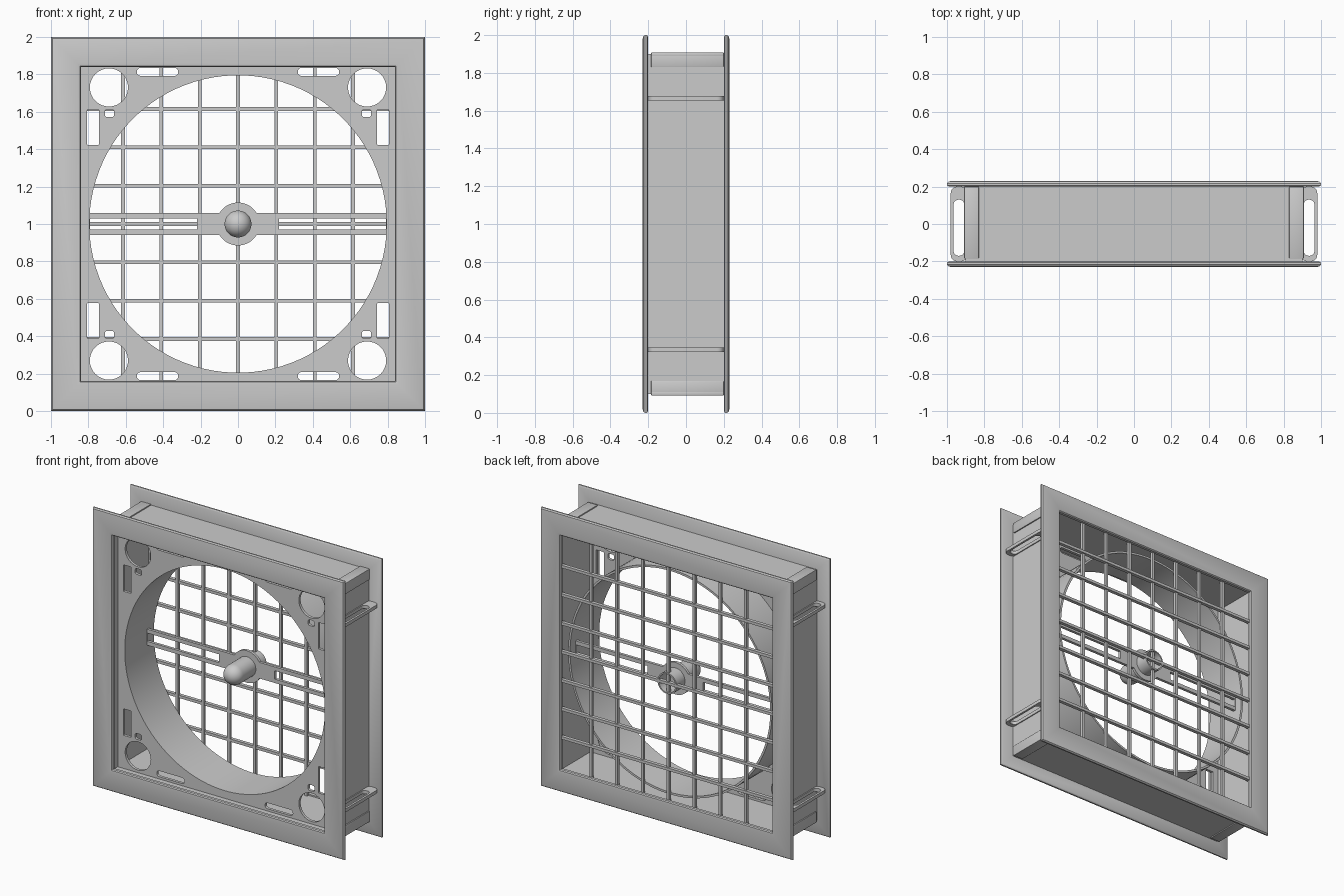
import bpy, bmesh, math
from mathutils import Matrix

if "Cube" in bpy.data.objects:
    bpy.data.objects.remove(bpy.data.objects["Cube"])

C = 1.0  # height of the centre axis


def finish(bm, name, smooth=True):
    bmesh.ops.recalc_face_normals(bm, faces=bm.faces)
    me = bpy.data.meshes.new(name)
    bm.to_mesh(me)
    bm.free()
    ob = bpy.data.objects.new(name, me)
    bpy.context.collection.objects.link(ob)
    if smooth:
        shade(ob)
    return ob


def shade(ob):
    bpy.ops.object.select_all(action='DESELECT')
    ob.select_set(True)
    bpy.context.view_layer.objects.active = ob
    bpy.ops.object.shade_smooth_by_angle(angle=math.radians(35))


def sweep(name, profile, n, closed=True):
    """Sweep (radius, y) profile around the y axis; n == 4 gives a mitred square."""
    bm = bmesh.new()
    rings = []
    for i in range(n):
        a = 2 * math.pi * (i + 0.5) / n
        k = math.sqrt(2) if n == 4 else 1
        rings.append([bm.verts.new((r * k * math.cos(a), y, C + r * k * math.sin(a)))
                      for r, y in profile])
    m = len(profile)
    for i in range(n):
        p, q = rings[i], rings[(i + 1) % n]
        for j in range(m if closed else m - 1):
            bm.faces.new((p[j], p[(j + 1) % m], q[(j + 1) % m], q[j]))
    bmesh.ops.remove_doubles(bm, verts=bm.verts, dist=1e-5)
    return finish(bm, name)


def box(name, x0, x1, y0, y1, z0, z1, bevel=0.0):
    bm = bmesh.new()
    mat = Matrix.Translation(((x0 + x1) / 2, (y0 + y1) / 2, (z0 + z1) / 2)) @ \
        Matrix.Diagonal((x1 - x0, y1 - y0, z1 - z0, 1))
    bmesh.ops.create_cube(bm, size=1, matrix=mat)
    if bevel:
        bmesh.ops.bevel(bm, geom=bm.edges[:], offset=bevel, segments=2,
                        profile=0.5, affect='EDGES')
    return finish(bm, name)


def arc(cx, cy, r, a0=0, a1=360, n=32):
    return [(cx + r * math.cos(math.radians(a0 + (a1 - a0) * i / n)),
             cy + r * math.sin(math.radians(a0 + (a1 - a0) * i / n)))
            for i in range(n if a1 - a0 == 360 else n + 1)]


def rrect(cx, cy, w, h, r, n=4):
    pts = []
    for sx, sy, a in ((1, 1, 0), (-1, 1, 90), (-1, -1, 180), (1, -1, 270)):
        pts += arc(cx + sx * (w / 2 - r), cy + sy * (h / 2 - r), r, a, a + 90, n)
    return pts


def sheet(name, loops, thick, matrix):
    """Flat plate with holes from filled outlines."""
    cu = bpy.data.curves.new(name, 'CURVE')
    cu.dimensions = '2D'
    cu.fill_mode = 'BOTH'
    cu.extrude = thick / 2
    for pts in loops:
        sp = cu.splines.new('POLY')
        sp.points.add(len(pts) - 1)
        for p, co in zip(sp.points, pts):
            p.co = (*co, 0, 1)
        sp.use_cyclic_u = True
    ob = bpy.data.objects.new(name, cu)
    ob.matrix_world = matrix
    bpy.context.collection.objects.link(ob)
    bpy.ops.object.select_all(action='DESELECT')
    ob.select_set(True)
    bpy.context.view_layer.objects.active = ob
    bpy.ops.object.convert(target='MESH')
    ob = bpy.context.object
    shade(ob)
    return ob


def upright(y):
    return Matrix.Translation((0, y, C)) @ Matrix.Rotation(math.pi / 2, 4, 'X')


# Front and back flanges with rounded rims
for name, s in (("front_flange", -1), ("back_flange", 1)):
    sweep(name, [(0.84, s * 0.2), (0.99, s * 0.2), (1.0, s * 0.207), (1.0, s * 0.217),
                 (0.993, s * 0.226), (0.98, s * 0.23), (0.86, s * 0.23),
                 (0.846, s * 0.227), (0.84, s * 0.22)], 4)

# Square housing between the flanges
sweep("housing", [(0.85, -0.205), (0.9, -0.205), (0.9, 0.205), (0.85, 0.205)], 4)

# Front plate with the fan opening and corner cut-outs
holes = [rrect(0, 0, 1.72, 1.72, 0.02), arc(0, 0, 0.8, n=96)]
for sx in (-1, 1):
    for sz in (-1, 1):
        holes += [arc(sx * 0.69, sz * 0.73, 0.102),
                  rrect(sx * 0.43, sz * 0.813, 0.22, 0.042, 0.018),
                  rrect(sx * 0.775, sz * 0.517, 0.062, 0.19, 0.004),
                  rrect(sx * 0.687, sz * 0.592, 0.05, 0.042, 0.012)]
sheet("front_plate", holes, 0.02, upright(-0.14))

# Round duct
sweep("duct", [(0.795, -0.15), (0.81, -0.15), (0.81, 0.18), (0.795, 0.18)], 96)

# Support arm with central disc and two long slots
outline = arc(0, 0, 0.115, 30, 150, 20) + [(-0.8, 0.0575), (-0.8, -0.0575)] \
    + arc(0, 0, 0.115, 210, 330, 20) + [(0.8, -0.0575), (0.8, 0.0575)]
slots = [rrect(s * 0.505, 0, 0.57, 0.06, 0.003) for s in (-1, 1)]
sheet("support_arm", [outline] + slots, 0.02, upright(0.11))

# Hub: domed nose in front, hollow socket behind
dome = [(0.072 * math.cos(math.radians(a)), -0.04 - 0.072 * math.sin(math.radians(a)))
        for a in range(0, 91, 10)]
sweep("hub_nose", [(0.0, 0.11), (0.072, 0.11)] + dome, 32, closed=False)
sweep("hub_socket", [(0.066, 0.11), (0.076, 0.11), (0.076, 0.215), (0.066, 0.215)], 32)

# Guard grid
for i in range(-3, 4):
    d = i * 0.205
    box("grid_vertical", d - 0.01, d + 0.01, 0.185, 0.205, C - 0.86, C + 0.86)
    box("grid_horizontal", -0.86, 0.86, 0.19, 0.215, C + d - 0.01, C + d + 0.01)

# Side latch loops and corner clips
for sx in (-1, 1):
    for sz in (-1, 1):
        loop = [rrect(sx * 0.935, 0, 0.09, 0.4, 0.035, 6),
                rrect(sx * 0.936, -0.02, 0.058, 0.3, 0.027, 6)]
        sheet("latch_loop", loop, 0.024, Matrix.Translation((0, 0, C + sz * 0.665)))
        xs = sorted((sx * 0.83, sx * 0.908))
        zs = sorted((C + sz * 0.83, C + sz * 0.908))
        # Corner clip: one leaf on the top or bottom, one on the side
        box("clip_cap", *xs, -0.185, 0.2, *sorted((C + sz * 0.885, C + sz * 0.908)), 0.004)
        box("clip_side", *sorted((sx * 0.885, sx * 0.908)), -0.185, 0.2, *zs, 0.004)
